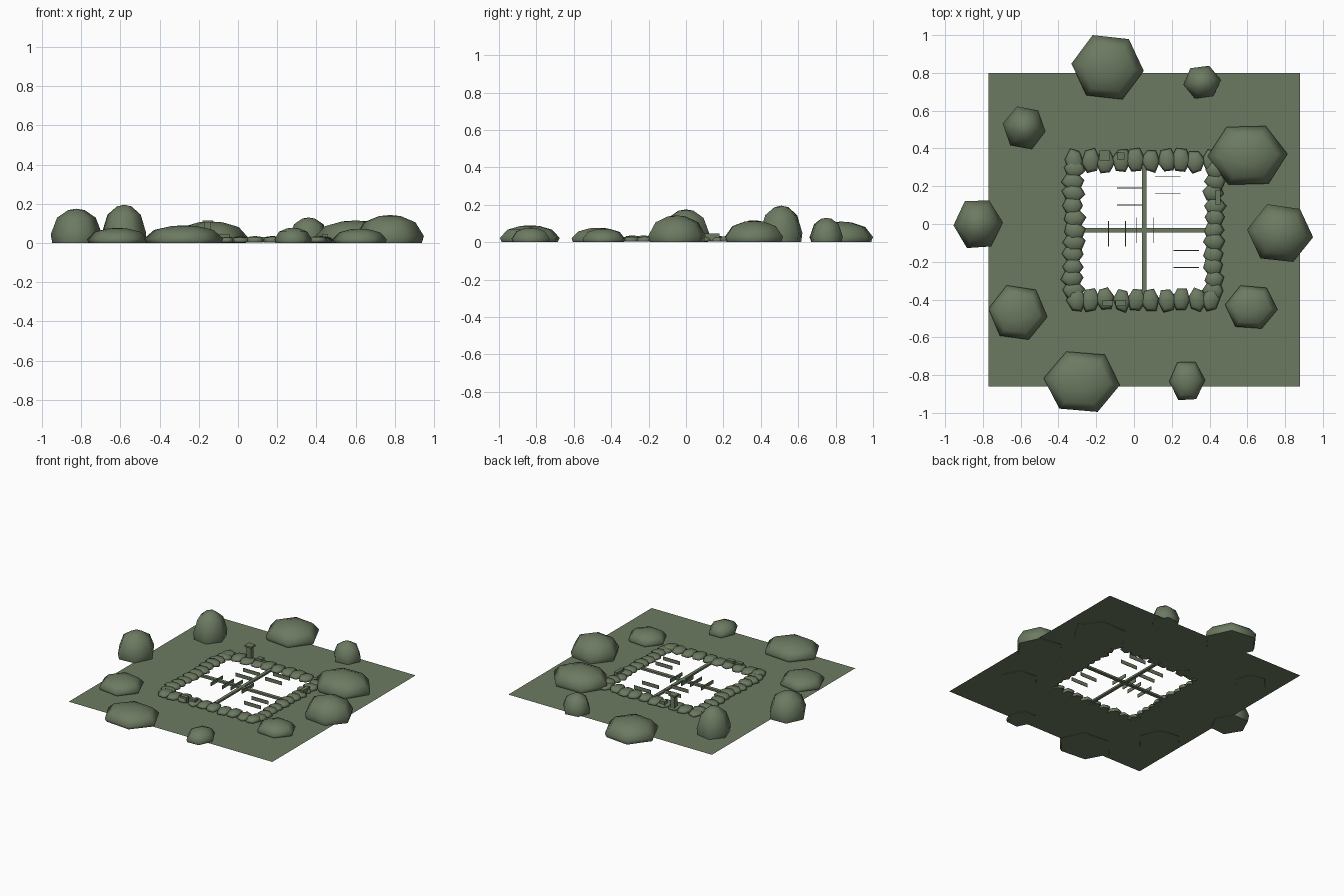
import bpy, bmesh, math, random
from mathutils import Matrix

if "Cube" in bpy.data.objects:
    bpy.data.objects.remove(bpy.data.objects["Cube"])

random.seed(4)
green = bpy.data.materials.new("moss green")
green.diffuse_color = (0.15, 0.195, 0.12, 1)
green.use_nodes = True
green.node_tree.nodes["Principled BSDF"].inputs["Base Color"].default_value = green.diffuse_color


def finish(bm, name, smooth=False):
    bmesh.ops.recalc_face_normals(bm, faces=bm.faces)
    for f in bm.faces:
        f.smooth = smooth and f.normal.z > -0.9
    me = bpy.data.meshes.new(name)
    bm.to_mesh(me)
    bm.free()
    me.materials.append(green)
    ob = bpy.data.objects.new(name, me)
    bpy.context.collection.objects.link(ob)
    return ob


def dome(bm, x, y, rx, ry, h, rot, jitter, rings):
    """Six-sided irregular dome made from stacked rings."""
    wob = [1 + random.uniform(-jitter, jitter) for _ in range(6)]
    loops = []
    for r, z in rings:
        loops.append([bm.verts.new((x + rx * r * wob[i] * math.cos(math.radians(60 * i + rot)),
                                    y + ry * r * wob[i] * math.sin(math.radians(60 * i + rot)) * 1.1,
                                    h * z)) for i in range(6)])
    for a, b in zip(loops, loops[1:]):
        for i in range(6):
            j = (i + 1) % 6
            bm.faces.new((a[i], a[j], b[j], b[i]))
    bm.faces.new(loops[0][::-1])
    top = bm.verts.new((x, y, h))
    for i in range(6):
        bm.faces.new((loops[-1][i], loops[-1][(i + 1) % 6], top))


def box(bm, x0, x1, y0, y1, z0, z1):
    m = Matrix.Translation(((x0 + x1) / 2, (y0 + y1) / 2, (z0 + z1) / 2)) @ \
        Matrix.Diagonal((x1 - x0, y1 - y0, z1 - z0, 1))
    bmesh.ops.create_cube(bm, size=1, matrix=m)


# flat ground around the open square
bm = bmesh.new()
for x0, x1, y0, y1 in ((-0.77, 0.88, 0.33, 0.80), (-0.77, 0.88, -0.86, -0.39),
                       (-0.77, -0.32, -0.39, 0.33), (0.43, 0.88, -0.39, 0.33)):
    bm.faces.new([bm.verts.new(p) for p in
                  ((x0, y0, 0.002), (x1, y0, 0.002), (x1, y1, 0.002), (x0, y1, 0.002))])
finish(bm, "ground")

# boulders: x, y, half width, half depth, height, turn
boulders = [(-0.14, 0.83, 0.195, 0.17, 0.11, -6), (0.36, 0.75, 0.10, 0.085, 0.13, 8),
            (-0.58, 0.51, 0.115, 0.11, 0.195, -10), (0.60, 0.365, 0.21, 0.16, 0.115, 2),
            (-0.825, 0.0, 0.13, 0.13, 0.175, 3), (0.775, -0.05, 0.175, 0.15, 0.143, -7),
            (-0.615, -0.47, 0.155, 0.14, 0.077, -8), (0.62, -0.44, 0.14, 0.115, 0.073, -6),
            (-0.275, -0.835, 0.205, 0.16, 0.09, -6), (0.28, -0.83, 0.095, 0.105, 0.078, 2)]
for n, (x, y, rx, ry, h, rot) in enumerate(boulders):
    bm = bmesh.new()
    dome(bm, x, y, rx, ry, h, rot, 0.02,
         ((0.94, 0), (1, 0.25), (0.75, 0.74), (0.32, 0.96)))
    finish(bm, f"boulder_{n + 1}", True)

# ring of small flat stones
bm = bmesh.new()
flat = ((0.85, 0.1), (1, 0.4), (0.75, 0.85))


def stone(x, y, rx, ry):
    dome(bm, x + random.uniform(-0.006, 0.006), y + random.uniform(-0.006, 0.006),
         rx, ry, random.uniform(0.028, 0.037), random.uniform(-12, 12), 0.1, flat)


for i in range(11):
    t = -0.35 + 0.64 * i / 10
    stone(-0.32, t, 0.06, 0.047)
    stone(0.425, t, 0.056, 0.047)
for i in range(10):
    t = -0.31 + 0.72 * i / 9
    stone(t, 0.333, 0.05, 0.06)
    stone(t, -0.40, 0.05, 0.06)
finish(bm, "stone_ring", True)

# crossing bars inside the ring
bm = bmesh.new()
box(bm, 0.042, 0.065, -0.37, 0.31, 0.004, 0.018)
box(bm, -0.29, 0.40, -0.045, -0.02, 0.004, 0.018)
finish(bm, "cross_bars")

# pairs of thin upright slats
bm = bmesh.new()
for x, y in ((-0.09, 0.10), (0.11, 0.16), (0.21, -0.23)):
    for d in (0, 0.09):
        box(bm, x, x + 0.135, y + d - 0.002, y + d + 0.002, 0.004, 0.03)
for x, y in ((-0.135, -0.12), (0.012, -0.10)):
    for d in (0, 0.09):
        box(bm, x + d - 0.002, x + d + 0.002, y, y + 0.135, 0.004, 0.03)
finish(bm, "slats")

# tall capped post at the back
bm = bmesh.new()
box(bm, -0.172, -0.138, 0.345, 0.378, 0, 0.105)
box(bm, -0.182, -0.128, 0.335, 0.388, 0.105, 0.116)
finish(bm, "post")

# low blocks set on the stone ring
bm = bmesh.new()
for x, y, w, d in ((-0.07, 0.36, 0.04, 0.035), (-0.14, -0.42, 0.055, 0.03),
                   (-0.07, -0.42, 0.055, 0.03), (0.445, 0.14, 0.025, 0.08)):
    box(bm, x - w / 2, x + w / 2, y - d / 2, y + d / 2, 0.005, 0.045)
finish(bm, "low_blocks")
